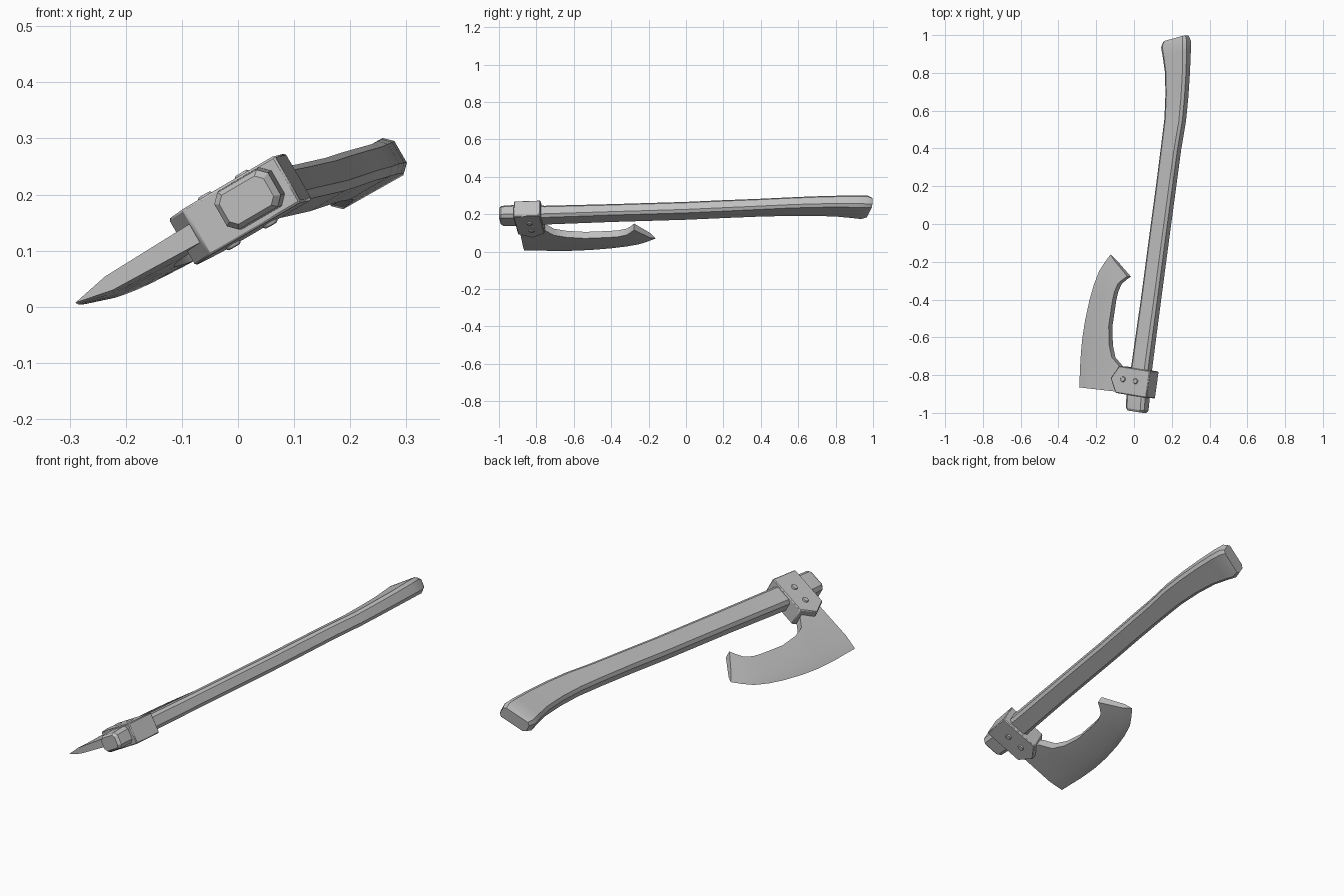
import bpy, bmesh, math
from mathutils import Vector, Matrix

if "Cube" in bpy.data.objects:
    bpy.data.objects.remove(bpy.data.objects["Cube"])

# Axe frame: W runs along the shaft, U across the head away from the edge, V through the flat
W = Vector((0.14, 1, 0.035)).normalized()
U = Vector((0.866, 0, 0.5))
U = (U - W * U.dot(W)).normalized()
V = U.cross(W)
O = Vector((0, -0.835, 0.173))

grey = bpy.data.materials.new("plain grey")
grey.use_nodes = True
grey.diffuse_color = (0.52, 0.52, 0.52, 1)
grey.node_tree.nodes["Principled BSDF"].inputs["Base Color"].default_value = (0.52, 0.52, 0.52, 1)


def finish(bm, name, angle=30, bevel=0):
    bmesh.ops.recalc_face_normals(bm, faces=bm.faces)
    mesh = bpy.data.meshes.new(name)
    bm.to_mesh(mesh)
    bm.free()
    ob = bpy.data.objects.new(name, mesh)
    bpy.context.collection.objects.link(ob)
    mesh.materials.append(grey)
    if bevel:
        mod = ob.modifiers.new("soft edges", 'BEVEL')
        mod.width = bevel
        mod.segments = 1
    bpy.ops.object.select_all(action='DESELECT')
    ob.select_set(True)
    bpy.context.view_layer.objects.active = ob
    bpy.ops.object.shade_smooth_by_angle(angle=math.radians(angle))
    return ob


def loft(name, rings, **kw):
    bm = bmesh.new()
    rows = [[bm.verts.new(p) for p in r] for r in rings]
    n = len(rows[0])
    for a, b in zip(rows, rows[1:]):
        for i in range(n):
            j = (i + 1) % n
            bm.faces.new((a[i], a[j], b[j], b[i]))
    bm.faces.new(rows[0])
    bm.faces.new(rows[-1])
    return finish(bm, name, **kw)


# Handle: chamfered section swept along a gently curved shaft (x, y, z, half u, half v, skew)
stations = [
    (0.015, -0.994, 0.190, 0.046, 0.030, 0),
    (0.017, -0.982, 0.191, 0.056, 0.038, 0),
    (0.021, -0.920, 0.193, 0.058, 0.040, 0),
    (0.042, -0.750, 0.195, 0.052, 0.036, 0),
    (0.090, -0.400, 0.206, 0.050, 0.034, 0),
    (0.143, 0.000, 0.218, 0.050, 0.034, 0),
    (0.170, 0.200, 0.227, 0.050, 0.034, 0),
    (0.196, 0.400, 0.235, 0.051, 0.033, 0),
    (0.218, 0.550, 0.240, 0.055, 0.033, 0),
    (0.227, 0.680, 0.243, 0.059, 0.034, 0),
    (0.230, 0.800, 0.243, 0.064, 0.035, 0.1),
    (0.226, 0.900, 0.240, 0.071, 0.037, 0.3),
    (0.222, 0.953, 0.237, 0.074, 0.038, 0.4),
    (0.222, 0.981, 0.235, 0.064, 0.029, 0.4),
]


def section(x, y, z, hu, hv, skew):
    c = 0.4 * hv
    quad = [(hu, hv - c), (hu - c, hv)]
    pts = quad + [(-u, v) for u, v in reversed(quad)]
    pts += [(-u, -v) for u, v in pts]
    return [Vector((x, y, z)) + U * u + V * v + W * u * skew for u, v in pts]


loft("handle", [section(*s) for s in stations])

# Blade: wedge section between the cutting edge and the spine (edge x, y, spine x, y)
blade = [
    (-0.290, -0.865, -0.050, -0.892),
    (-0.286, -0.780, -0.050, -0.820),
    (-0.284, -0.725, -0.070, -0.750),
    (-0.279, -0.660, -0.108, -0.706),
    (-0.273, -0.600, -0.122, -0.640),
    (-0.259, -0.510, -0.124, -0.540),
    (-0.235, -0.400, -0.104, -0.405),
    (-0.212, -0.320, -0.094, -0.360),
    (-0.185, -0.250, -0.076, -0.318),
    (-0.155, -0.203, -0.052, -0.296),
    (-0.124, -0.161, -0.026, -0.278),
]


def on_plane(x, y):
    # Point of the head's middle plane above (x, y)
    y -= O.y
    det = U.x * W.y - U.y * W.x
    return O + U * ((x * W.y - y * W.x) / det) + W * ((U.x * y - U.y * x) / det)


rings = []
for ex, ey, sx, sy in blade:
    edge, spine = on_plane(ex, ey), on_plane(sx, sy)
    mid = edge.lerp(spine, 0.25)
    rings.append([spine + V * 0.02, mid + V * 0.014, edge, mid - V * 0.014, spine - V * 0.02])
loft("blade", rings, angle=35)

# Socket: five-sided block pointing toward the cutting edge
outline = [(-0.118, 0), (-0.076, 0.072), (0.115, 0.072), (0.115, -0.072), (-0.076, -0.072)]
loft("socket", [[O + U * u + W * w + V * h for u, w in outline] for h in (-0.048, 0.048)],
     bevel=0.004)

# Rivets: pins through both cheeks of the socket
frame = Matrix((U, W, V)).transposed().to_4x4()
for name, u in (("outer_rivet", -0.04), ("inner_rivet", 0.037)):
    bm = bmesh.new()
    bmesh.ops.create_cone(bm, cap_ends=True, segments=10, radius1=0.015, radius2=0.015, depth=0.108,
                          matrix=Matrix.Translation(O + U * u + W * 0.006) @ frame)
    finish(bm, name, angle=40, bevel=0.003)
